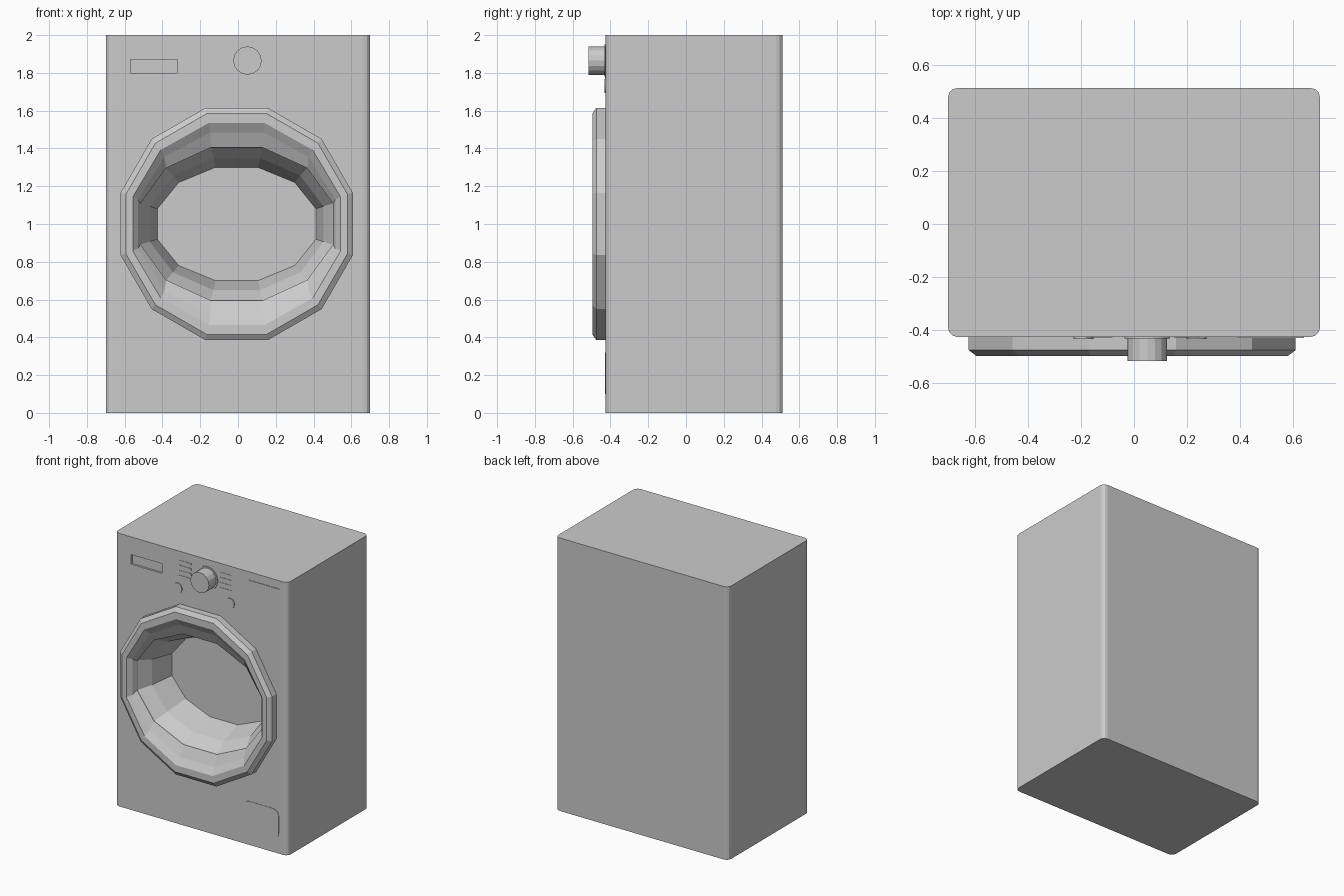
import bpy, bmesh, math
from mathutils import Matrix, Vector

old = bpy.data.objects.get("Cube")
if old:
    bpy.data.objects.remove(old, do_unlink=True)

grey = bpy.data.materials.new("light grey")
grey.use_nodes = True
GREY = (0.6, 0.6, 0.6, 1)
grey.diffuse_color = GREY
grey.node_tree.nodes["Principled BSDF"].inputs["Base Color"].default_value = GREY

FRONT = -0.425
SIDES = 12


def finish(name, bm):
    bmesh.ops.recalc_face_normals(bm, faces=bm.faces)
    mesh = bpy.data.meshes.new(name)
    bm.to_mesh(mesh)
    bm.free()
    mesh.materials.append(grey)
    obj = bpy.data.objects.new(name, mesh)
    bpy.context.collection.objects.link(obj)
    return obj


def box(name, x0, x1, y0, y1, z0, z1, radius=0, segments=3):
    """Box whose edges along the given axis may be rounded."""
    bm = bmesh.new()
    bmesh.ops.create_cube(bm, size=1)
    for v in bm.verts:
        v.co = Vector((x0 + (v.co.x + .5) * (x1 - x0),
                       y0 + (v.co.y + .5) * (y1 - y0),
                       z0 + (v.co.z + .5) * (z1 - z0)))
    if radius:
        axis = 2 if name == "cabinet" else 1
        edges = [e for e in bm.edges
                 if abs((e.verts[0].co - e.verts[1].co).normalized()[axis]) > .9]
        bmesh.ops.bevel(bm, geom=edges, offset=radius, segments=segments,
                        profile=.5, affect='EDGES')
    return finish(name, bm)


def disc(name, x, z, radius, y0, y1, sides=16, tip=None):
    bm = bmesh.new()
    bmesh.ops.create_cone(bm, cap_ends=True, segments=sides, radius1=radius,
                          radius2=tip or radius, depth=y1 - y0)
    bm.transform(Matrix.Translation((x, (y0 + y1) / 2, z))
                 @ Matrix.Rotation(math.pi / 2, 4, 'X'))
    return finish(name, bm)


def loft(name, rings, closed):
    """Join flat-topped elliptical polygons given as (half width, half height, y)."""
    bm = bmesh.new()
    loops = []
    for rx, rz, y in rings:
        k = 1 / math.cos(math.pi / SIDES)
        angles = [2 * math.pi * (i + .5) / SIDES for i in range(SIDES)]
        loops.append([bm.verts.new((-0.007 + rx * k * math.cos(a), y,
                                    1 + rz * k * math.sin(a))) for a in angles])
    pairs = list(zip(loops, loops[1:]))
    if closed:
        pairs.append((loops[-1], loops[0]))
    else:
        bm.faces.new(loops[0])
        bm.faces.new(loops[-1])
    for a, b in pairs:
        for i in range(SIDES):
            j = (i + 1) % SIDES
            bm.faces.new((a[i], a[j], b[j], b[i]))
    return finish(name, bm)


def carve(target, cutter):
    cutter.hide_render = True
    cutter.hide_viewport = True
    cutter.display_type = 'WIRE'
    mod = target.modifiers.new(cutter.name, 'BOOLEAN')
    mod.operation = 'DIFFERENCE'
    mod.solver = 'EXACT'
    mod.object = cutter
    # Bake the cut, then drop the helper
    bpy.context.view_layer.update()
    graph = bpy.context.evaluated_depsgraph_get()
    target.data = bpy.data.meshes.new_from_object(target.evaluated_get(graph))
    target.modifiers.clear()
    bpy.data.objects.remove(cutter, do_unlink=True)


# Cabinet with rounded upright edges, drum cavity and drawer recess
cabinet = box("cabinet", -.7, .7, FRONT, .512, 0, 2, .035)
carve(cabinet, loft("drum_cutter", [(.51, .405, -.6), (.51, .405, -.42),
                                    (.46, .35, -.33), (.42, .30, -.155)], False))
carve(cabinet, box("drawer_cutter", -.57, -.32, -.6, FRONT + .015, 1.8, 1.87))

# Faceted door ring
loft("door_ring", [(.615, .615, -.415), (.615, .615, -.475), (.587, .585, -.496),
                   (.55, .535, -.496), (.522, .485, -.465), (.51, .405, -.43),
                   (.51, .405, -.415)], True)

# Programme knob and its collar
disc("knob_collar", .05, 1.865, .085, FRONT - .006, FRONT + .005, 24)
disc("program_knob", .05, 1.865, .075, -.515, FRONT, 16)

# Round push buttons
for side, x in (("right", -.19), ("left", .235)):
    disc("push_button_" + side, x, 1.73, .037, FRONT - .007, FRONT + .005)

# Indicator bars on both sides of the knob
for i in range(4):
    z = 1.93 - i * .037
    for side, x in (("right", -.18), ("left", .15)):
        box(f"indicator_bar_{side}_{i + 1}", x, x + .1, FRONT - .003,
            FRONT + .005, z - .006, z + .006)

# Display plate and filter cover
box("display_plate", .39, .64, FRONT - .004, FRONT + .005, 1.77, 1.94)
box("filter_cover", .34, .63, FRONT - .003, FRONT + .005, .1, .32, .05)
